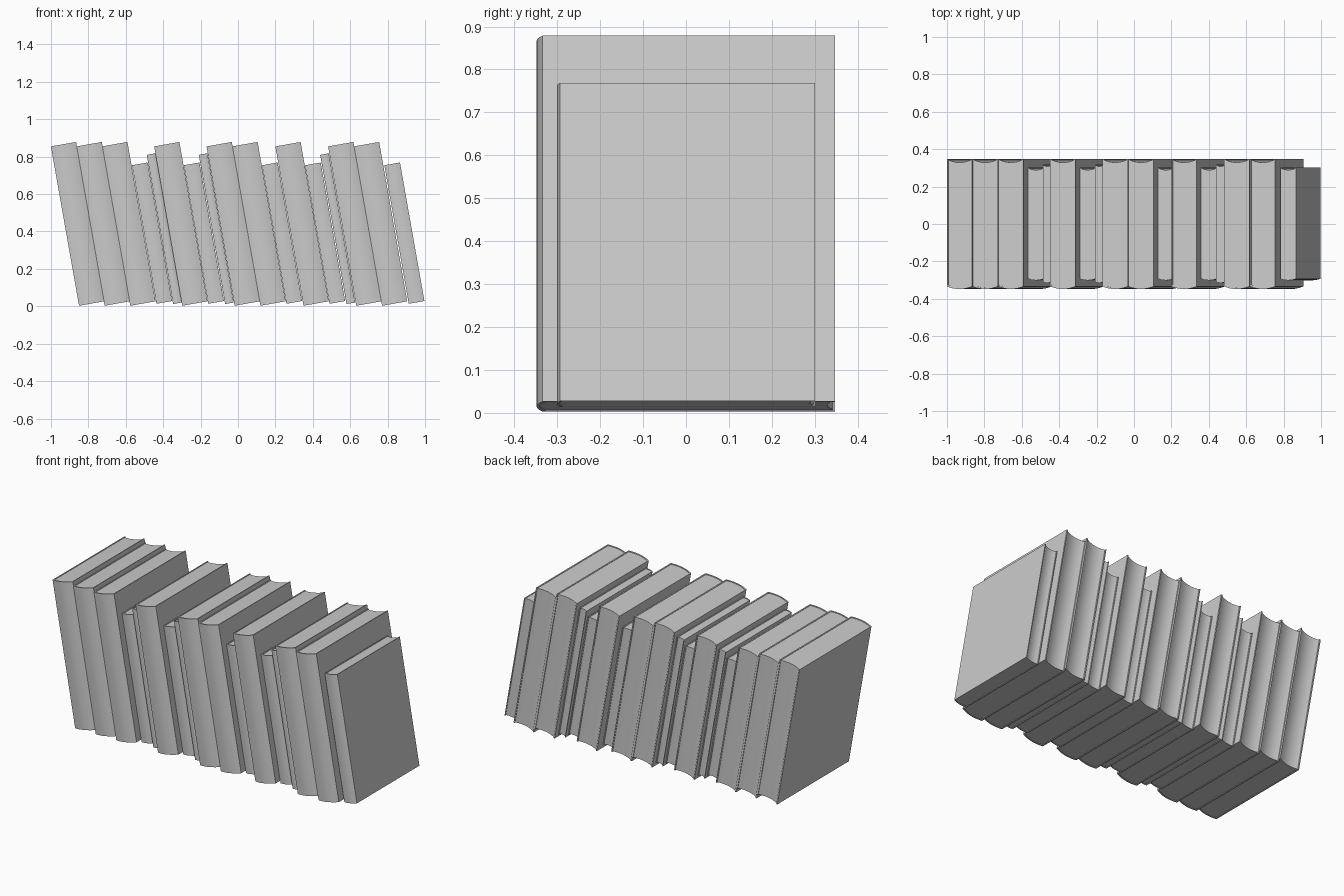
import bpy, bmesh, math
from mathutils import Matrix

if "Cube" in bpy.data.objects:
    bpy.data.objects.remove(bpy.data.objects["Cube"])

LEAN = math.radians(10)
SEG = 8


def arc(x0, x1, y, bulge):
    """Shallow arc from x0 to x1 whose middle is offset by bulge in y."""
    pts = []
    for i in range(SEG + 1):
        t = i / SEG
        pts.append((x0 + (x1 - x0) * t, y + bulge * (1 - (2 * t - 1) ** 2)))
    return pts


def prism(name, outline, z0, z1, place):
    """Extrude a closed outline upward and lean it into place."""
    bm = bmesh.new()
    face = bm.faces.new([bm.verts.new((x, y, z0)) for x, y in outline])
    top = bmesh.ops.extrude_face_region(bm, geom=[face])
    verts = [v for v in top["geom"] if isinstance(v, bmesh.types.BMVert)]
    bmesh.ops.translate(bm, vec=(0, 0, z1 - z0), verts=verts)
    bmesh.ops.recalc_face_normals(bm, faces=bm.faces)
    mesh = bpy.data.meshes.new(name)
    bm.to_mesh(mesh)
    bm.free()
    ob = bpy.data.objects.new(name, mesh)
    bpy.context.collection.objects.link(ob)
    ob.matrix_world = place
    bpy.ops.object.select_all(action='DESELECT')
    ob.select_set(True)
    bpy.context.view_layer.objects.active = ob
    bpy.ops.object.shade_smooth_by_angle(angle=math.radians(30))
    return ob


def book(index, kind, x):
    thick, height, front, back, bulge, board, z = KINDS[kind]
    place = Matrix.Translation((x, 0, z)) @ Matrix.Rotation(-LEAN, 4, 'Y')
    spine = front + bulge
    # cover: two boards joined by a rounded spine
    outer = arc(0, thick, spine, -bulge)
    inner = arc(thick - board, board, spine + board, -bulge)
    cover = outer + [(thick, back), (thick - board, back)] + inner + [(board, back)]
    cover.append((0, back))
    prism(f"{kind}_book_cover_{index}", cover, 0, height, place)
    # pages: block with hollow fore-edge, just inside the cover
    pages = arc(board, thick - board, spine + board, -bulge)
    pages += arc(thick - board, board, back - 0.004, -bulge)
    prism(f"{kind}_book_pages_{index}", pages, 0.003, height - 0.003, place)


# thickness, height, spine y, fore-edge y, spine bulge, board thickness, base z
KINDS = {
    "large": (0.137, 0.865, -0.348, 0.347, 0.014, 0.007, 0.003),
    "small": (0.085, 0.752, -0.301, 0.301, 0.008, 0.005, 0.0135),
    "thin": (0.047, 0.81, -0.315, 0.318, 0.006, 0.004, 0.012),
}

# the row from left to right: kind and lower left edge
ROW = [("large", -0.85), ("large", -0.713), ("large", -0.576), ("small", -0.436),
       ("thin", -0.347), ("large", -0.298), ("small", -0.159), ("thin", -0.069),
       ("large", -0.018), ("large", 0.12), ("small", 0.259), ("large", 0.35),
       ("small", 0.489), ("thin", 0.580), ("large", 0.632), ("large", 0.77),
       ("small", 0.913)]

for i, (kind, x) in enumerate(ROW, 1):
    book(i, kind, x)
